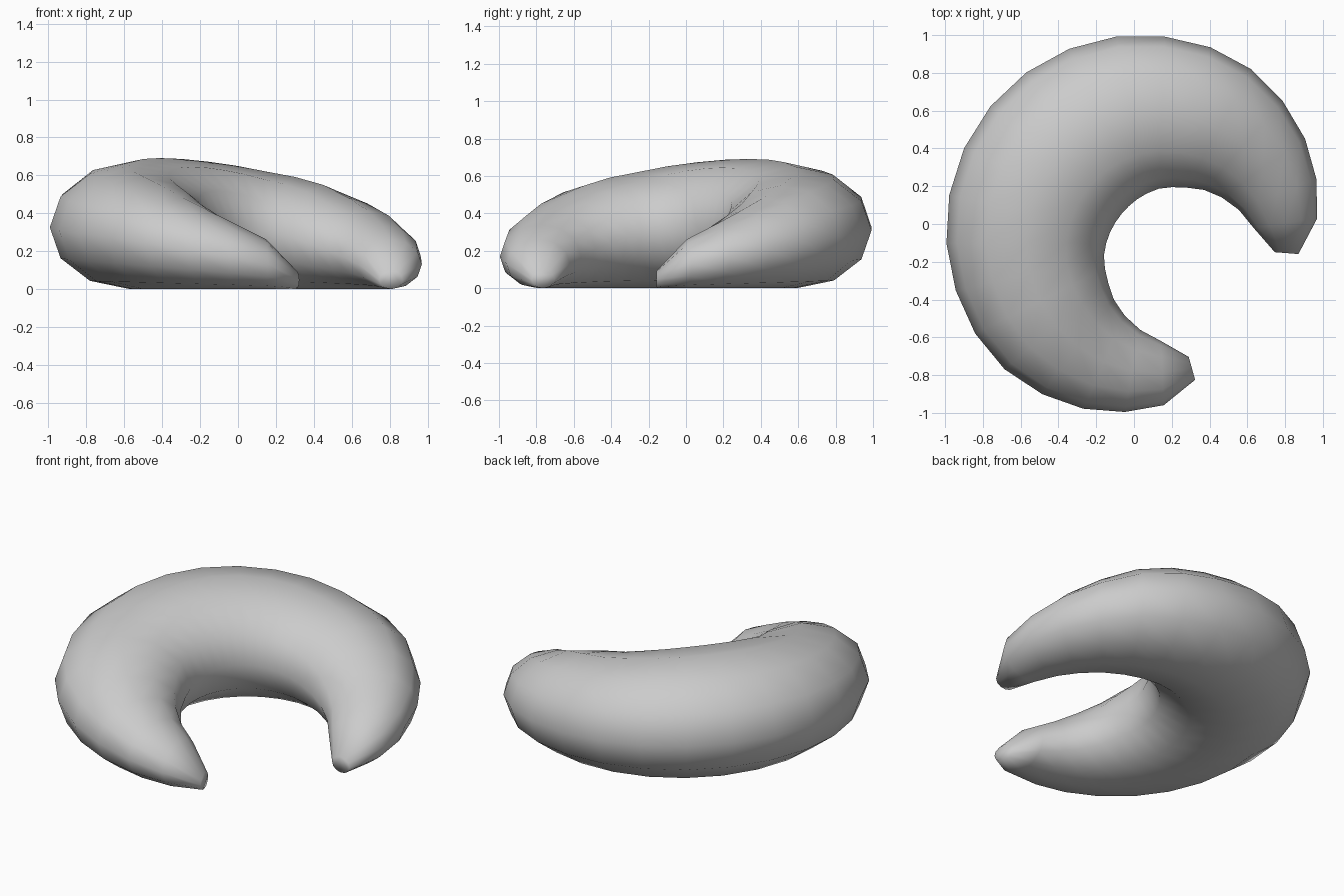
import bpy, bmesh
from math import radians, sin, cos, pi

if "Cube" in bpy.data.objects:
    bpy.data.objects.remove(bpy.data.objects["Cube"])

# Tapered crescent: elliptical sections swept along a circular arc, resting on z = 0
CX, CY, R = 0.12, -0.10, 0.69
START, END = radians(285.7), radians(-4.5)
SIDES = 12
FLATTEN = 0.77
half = [0.063, 0.17, 0.221, 0.27, 0.314, 0.357, 0.384, 0.403, 0.423, 0.437, 0.446]
widths = half + [0.449] + half[::-1]

bm = bmesh.new()
rings = []
for i, w in enumerate(widths):
    a = START + (END - START) * i / (len(widths) - 1)
    h = w * FLATTEN
    ring = []
    for k in range(SIDES):
        t = 2 * pi * k / SIDES
        r = R + w * cos(t)
        ring.append(bm.verts.new((CX + r * cos(a), CY + r * sin(a), h + h * sin(t))))
    rings.append(ring)

# Skin between neighbouring sections
for p, q in zip(rings, rings[1:]):
    for k in range(SIDES):
        n = (k + 1) % SIDES
        bm.faces.new((p[k], p[n], q[n], q[k]))

# Small blunt tips
bm.faces.new(rings[0])
bm.faces.new(rings[-1])
bmesh.ops.recalc_face_normals(bm, faces=bm.faces)
for f in bm.faces:
    f.smooth = True

mesh = bpy.data.meshes.new("crescent_body")
bm.to_mesh(mesh)
bm.free()
obj = bpy.data.objects.new("crescent_body", mesh)
bpy.context.collection.objects.link(obj)
